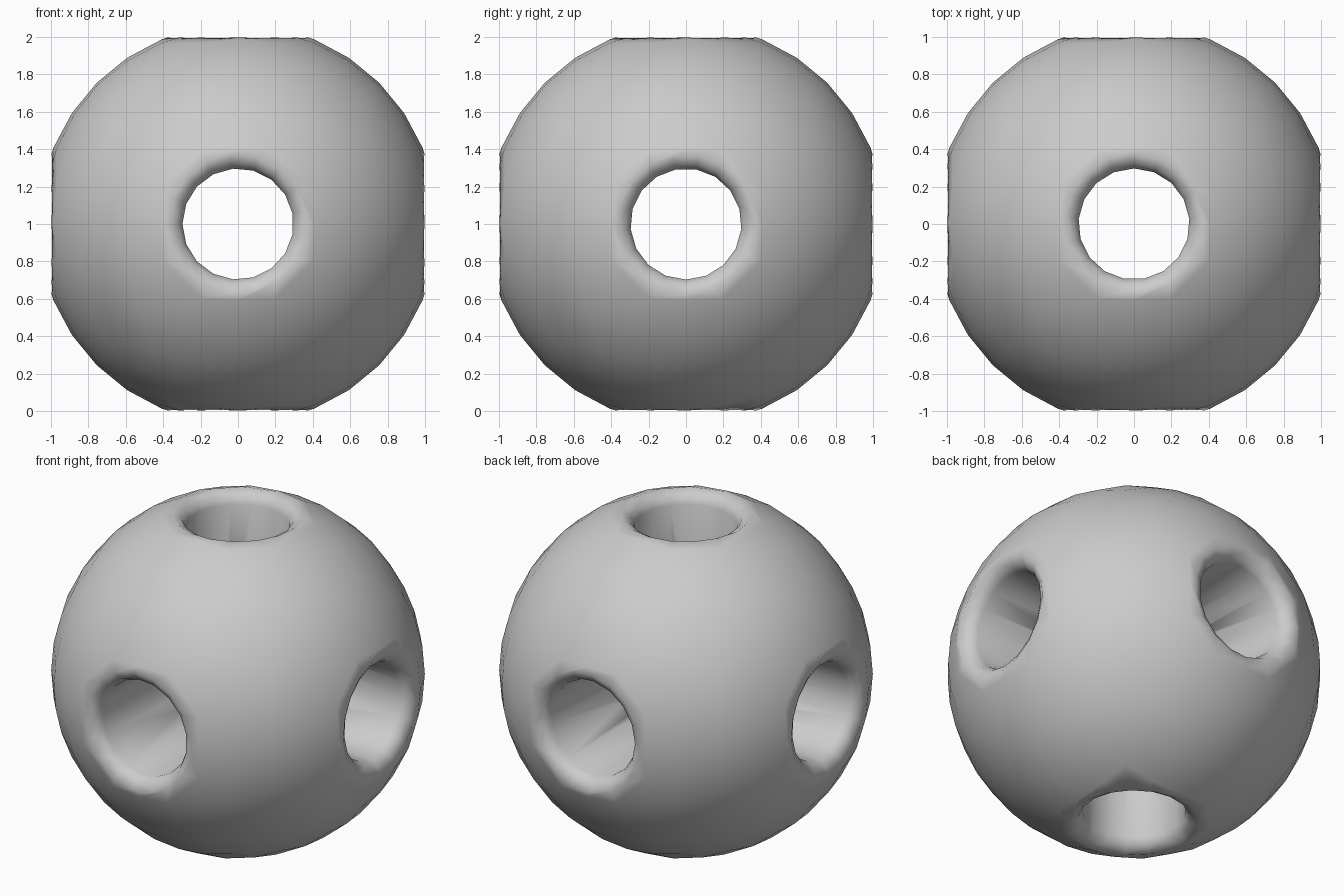
import bpy, bmesh, math
from mathutils import Vector

if "Cube" in bpy.data.objects:
    bpy.data.objects.remove(bpy.data.objects["Cube"])

CENTRE = Vector((0, 0, 1))
SIDES = 17


def mesh_object(name, bm):
    bmesh.ops.recalc_face_normals(bm, faces=bm.faces[:])
    me = bpy.data.meshes.new(name)
    bm.to_mesh(me)
    bm.free()
    ob = bpy.data.objects.new(name, me)
    bpy.context.collection.objects.link(ob)
    return ob


# Ball: cube grid pushed out to a sphere
bm = bmesh.new()
bmesh.ops.create_cube(bm, size=2)
bmesh.ops.subdivide_edges(bm, edges=bm.edges[:], cuts=7, use_grid_fill=True)
for v in bm.verts:
    p = Vector([math.tan(c * math.pi / 4) for c in v.co])
    v.co = CENTRE + p.normalized() * 1.068
ball = mesh_object("pierced_ball", bm)

# Tunnel cutter: lathed profile with flared mouths, flat stops at both ends
half = [(0.297, 0.92), (0.32, 0.965), (0.38, 1.0), (0.7, 1.0), (0.7, 1.3)]
profile = [(r, -h) for r, h in reversed(half)] + half


def tunnel(name, axis, first):
    axis, first = Vector(axis), Vector(first)
    side = axis.cross(first)
    bm = bmesh.new()
    rings = []
    for r, h in profile:
        ring = []
        for i in range(SIDES):
            t = 2 * math.pi * i / SIDES
            ring.append(bm.verts.new(CENTRE + axis * h + first * (r * math.cos(t)) + side * (r * math.sin(t))))
        rings.append(ring)
    for a, b in zip(rings, rings[1:]):
        for i in range(SIDES):
            j = (i + 1) % SIDES
            bm.faces.new((a[i], a[j], b[j], b[i]))
    bm.faces.new(rings[0])
    bm.faces.new(rings[-1])
    ob = mesh_object(name, bm)
    ob.hide_render = True
    return ob


cutters = [
    tunnel("tunnel_cutter_x", (1, 0, 0), (0, 0, -1)),
    tunnel("tunnel_cutter_y", (0, 1, 0), (-1, 0, 0)),
    tunnel("tunnel_cutter_z", (0, 0, 1), (0, 1, 0)),
]

# Cut the three crossing tunnels
bpy.context.view_layer.objects.active = ball
ball.select_set(True)
for c in cutters:
    mod = ball.modifiers.new("cut", "BOOLEAN")
    mod.operation = "DIFFERENCE"
    mod.solver = "EXACT"
    mod.object = c
    bpy.ops.object.modifier_apply(modifier=mod.name)
for c in cutters:
    bpy.data.objects.remove(c, do_unlink=True)

bpy.ops.object.shade_smooth_by_angle(angle=math.radians(65))
